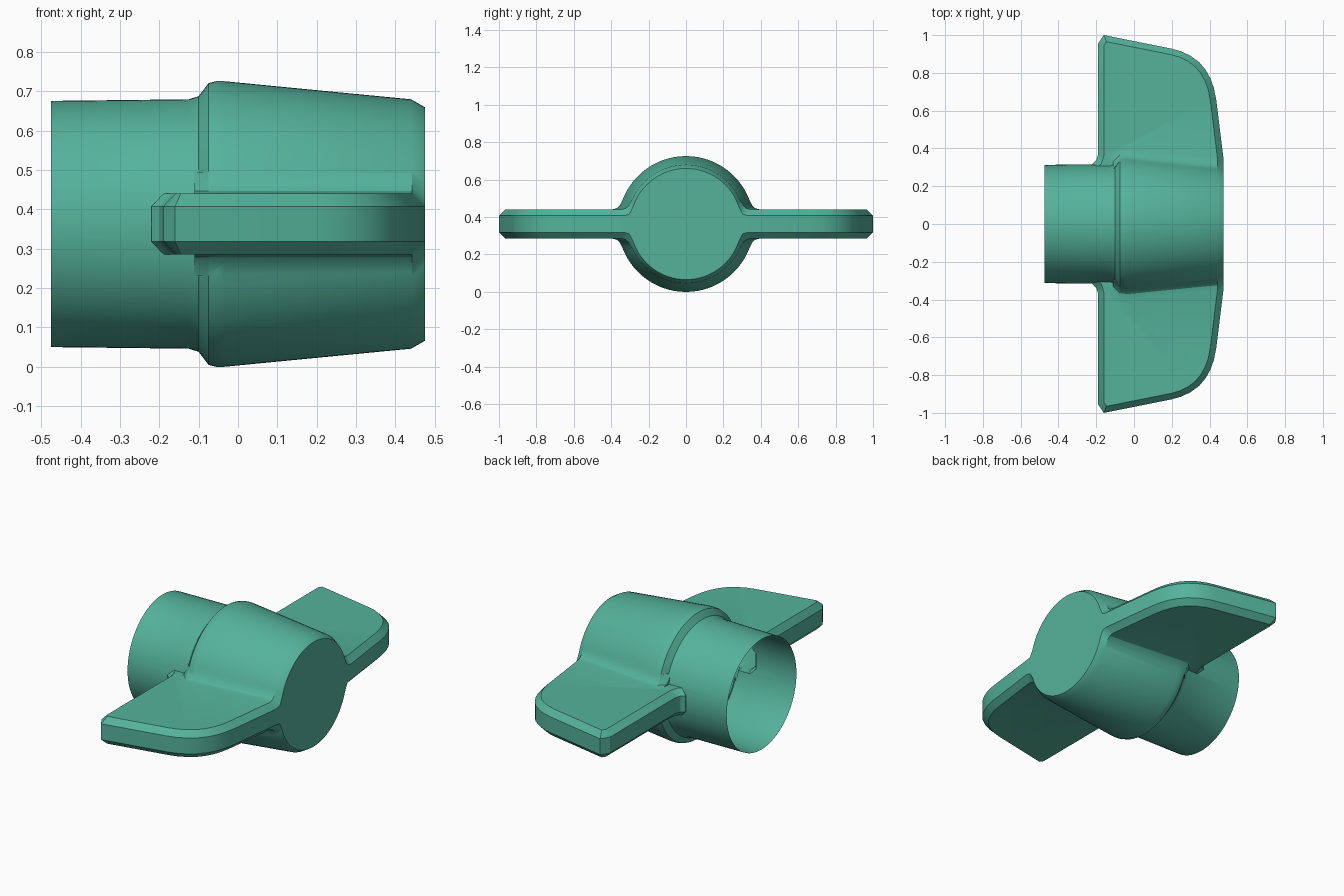
import bpy, bmesh, math
from mathutils import Vector

if "Cube" in bpy.data.objects:
    bpy.data.objects.remove(bpy.data.objects["Cube"])

CZ = 0.363       # height of the centre axis
H, EDGE = 0.0775, 0.045   # half thickness of the wing, and of its rim
CHAMFER = 0.0315

green = bpy.data.materials.new("sea green")
green.diffuse_color = (0.09, 0.45, 0.33, 1)
green.use_nodes = True
green.node_tree.nodes["Principled BSDF"].inputs["Base Color"].default_value = green.diffuse_color


def loft(name, rings):
    """Closed solid skinned over equal-length rings of points."""
    bm = bmesh.new()
    loops = [[bm.verts.new(p) for p in ring] for ring in rings]
    n = len(loops[0])
    for a, b in zip(loops, loops[1:]):
        for i in range(n):
            j = (i + 1) % n
            bm.faces.new((a[i], a[j], b[j], b[i]))
    bm.faces.new(loops[0])
    bm.faces.new(loops[-1])
    bmesh.ops.recalc_face_normals(bm, faces=bm.faces)
    me = bpy.data.meshes.new(name)
    bm.to_mesh(me)
    bm.free()
    me.materials.append(green)
    ob = bpy.data.objects.new(name, me)
    bpy.context.collection.objects.link(ob)
    return ob


def inset(pts, d):
    """Move an open clockwise outline inwards by d with mitred corners."""
    p = [Vector(q) for q in pts]
    nrm = []
    for a, b in zip(p, p[1:]):
        e = (b - a).normalized()
        nrm.append(Vector((e.y, -e.x)))
    out = []
    for i, q in enumerate(p):
        n1, n2 = nrm[max(i - 1, 0)], nrm[min(i, len(nrm) - 1)]
        if i in (0, len(p) - 1):
            out.append((q.x + (d if i == 0 else -d), q.y))
        else:
            m = (n1 + n2) / (1 + n1.dot(n2))
            out.append(tuple(q + m * d))
    return out


# Turned body: narrow sleeve, shoulder, tapered grip, chamfered end
profile = [(-0.475, 0.313), (-0.125, 0.317), (-0.10, 0.325), (-0.075, 0.358),
           (-0.055, 0.363), (-0.035, 0.363), (0.44, 0.317), (0.475, 0.297)]
SEG = 72
body = loft("wing_knob", [
    [(x, r * math.cos(2 * math.pi * i / SEG), CZ + r * math.sin(2 * math.pi * i / SEG))
     for i in range(SEG)] for x, r in profile])

# Wing outline seen from above, root to tip and back
outline = [(-0.22, 0.20), (-0.22, 0.32), (-0.20, 0.337), (-0.19, 0.37),
           (-0.19, 0.955), (-0.16, 1.0), (0.20, 0.928), (0.25, 0.914),
           (0.30, 0.89), (0.345, 0.857), (0.38, 0.815), (0.405, 0.77),
           (0.423, 0.72), (0.435, 0.66), (0.475, 0.337), (0.475, 0.20)]
top = inset(outline, CHAMFER)


def fillet_section(x, r, h, s):
    """Blend between round body and flat wing."""
    half = [(r - 0.10, h + 0.05),
            (math.sqrt(r * r - (h + 0.055) ** 2) - 0.001, h + 0.055),
            (math.sqrt(r * r - (h + 0.024) ** 2) + 0.006, h + 0.022),
            (r + 0.008, h + 0.006),
            (r + 0.038, h - 0.001)]
    pts = half + [(y, -z) for y, z in reversed(half)]
    return [(x, s * y, CZ + z) for y, z in pts]


parts = []
for s in (1, -1):
    parts.append(loft("wing", [
        [(x, s * y, CZ + z) for x, y in ring]
        for ring, z in ((top, -H), (outline, -EDGE), (outline, EDGE), (top, H))]))
    parts.append(loft("wing_fillet", [
        fillet_section(x, r, h, s) for x, r, h in
        ((-0.11, 0.322, H), (-0.075, 0.358, H), (-0.035, 0.363, H),
         (0.442, 0.316, H), (0.475, 0.297, EDGE))]))

# Join everything into one skin
bpy.context.view_layer.objects.active = body
body.select_set(True)
for part in parts:
    mod = body.modifiers.new("join", 'BOOLEAN')
    mod.operation = 'UNION'
    mod.solver = 'EXACT'
    mod.object = part
    bpy.ops.object.modifier_apply(modifier=mod.name)
    bpy.data.objects.remove(part)

# Open the sleeve end so the knob is hollow
bm = bmesh.new()
bm.from_mesh(body.data)
bmesh.ops.delete(bm, geom=[f for f in bm.faces if all(v.co.x < -0.47 for v in f.verts)],
                 context='FACES')
bm.to_mesh(body.data)
bm.free()

bpy.ops.object.select_all(action='DESELECT')
body.select_set(True)
bpy.ops.object.shade_smooth_by_angle(angle=math.radians(28))
